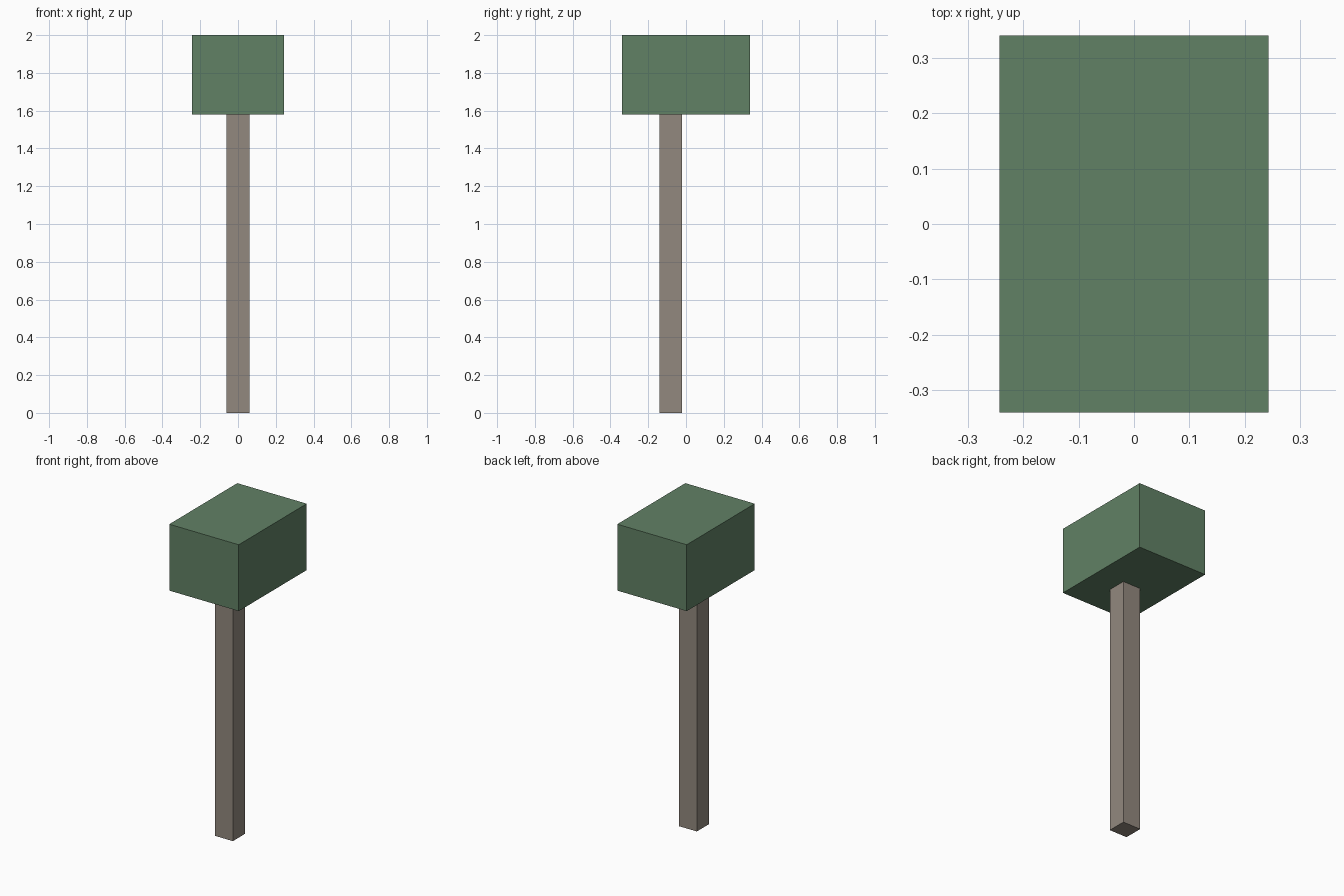
import bpy

if "Cube" in bpy.data.objects:
    bpy.data.objects.remove(bpy.data.objects["Cube"])


def material(name, color):
    mat = bpy.data.materials.new(name)
    mat.diffuse_color = color
    mat.use_nodes = True
    mat.node_tree.nodes["Principled BSDF"].inputs["Base Color"].default_value = mat.diffuse_color
    return mat


def box(name, low, high, mat):
    center = [(a + b) / 2 for a, b in zip(low, high)]
    bpy.ops.mesh.primitive_cube_add(size=1, location=center)
    obj = bpy.context.object
    obj.name = name
    obj.scale = [b - a for a, b in zip(low, high)]
    bpy.ops.object.transform_apply(location=False, rotation=False, scale=True)
    obj.data.materials.append(mat)
    return obj


green = material("green_paint", (0.12, 0.22, 0.13, 1))
wood = material("weathered_wood", (0.29, 0.25, 0.21, 1))

# Square post, set slightly towards the front
box("post", (-0.062, -0.14, 0), (0.062, -0.02, 1.58), wood)

# Box on top of the post
box("top_box", (-0.243, -0.34, 1.58), (0.243, 0.34, 2.0), green)
